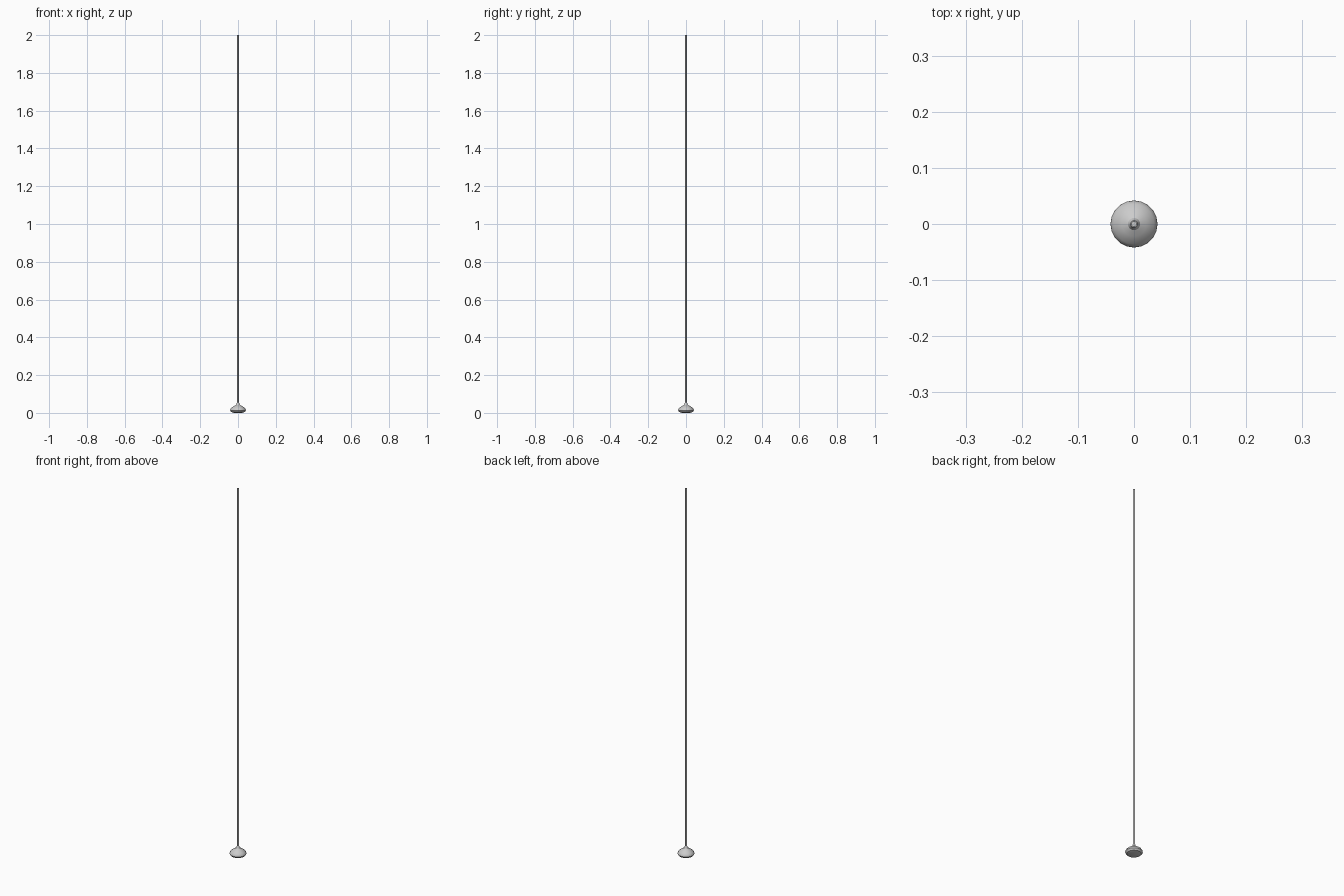
import bpy, bmesh
from math import cos, sin, tau

if "Cube" in bpy.data.objects:
    bpy.data.objects.remove(bpy.data.objects["Cube"])


def lathe(name, profile, sides):
    """Revolve (radius, height) points around z and cap both ends."""
    bm = bmesh.new()
    rings = [[bm.verts.new((r * cos(tau * i / sides), r * sin(tau * i / sides), z))
              for i in range(sides)] for r, z in profile]
    for a, b in zip(rings, rings[1:]):
        for i in range(sides):
            j = (i + 1) % sides
            bm.faces.new((a[i], a[j], b[j], b[i]))
    bm.faces.new(rings[0][::-1])
    bm.faces.new(rings[-1])
    mesh = bpy.data.meshes.new(name)
    bm.to_mesh(mesh)
    bm.free()
    obj = bpy.data.objects.new(name, mesh)
    bpy.context.collection.objects.link(obj)
    bpy.ops.object.select_all(action='DESELECT')
    bpy.context.view_layer.objects.active = obj
    obj.select_set(True)
    bpy.ops.object.shade_smooth_by_angle()
    return obj


# Weighted foot: rounded underside, wide rim, sloping cap and collar
lathe("base", [(0.02, 0.0), (0.035, 0.004), (0.042, 0.013), (0.041, 0.018),
               (0.036, 0.026), (0.022, 0.036), (0.011, 0.042),
               (0.008, 0.047), (0.006, 0.055)], 20)

# Long slender rod
lathe("rod", [(0.005, 0.04), (0.005, 2.0)], 12)
